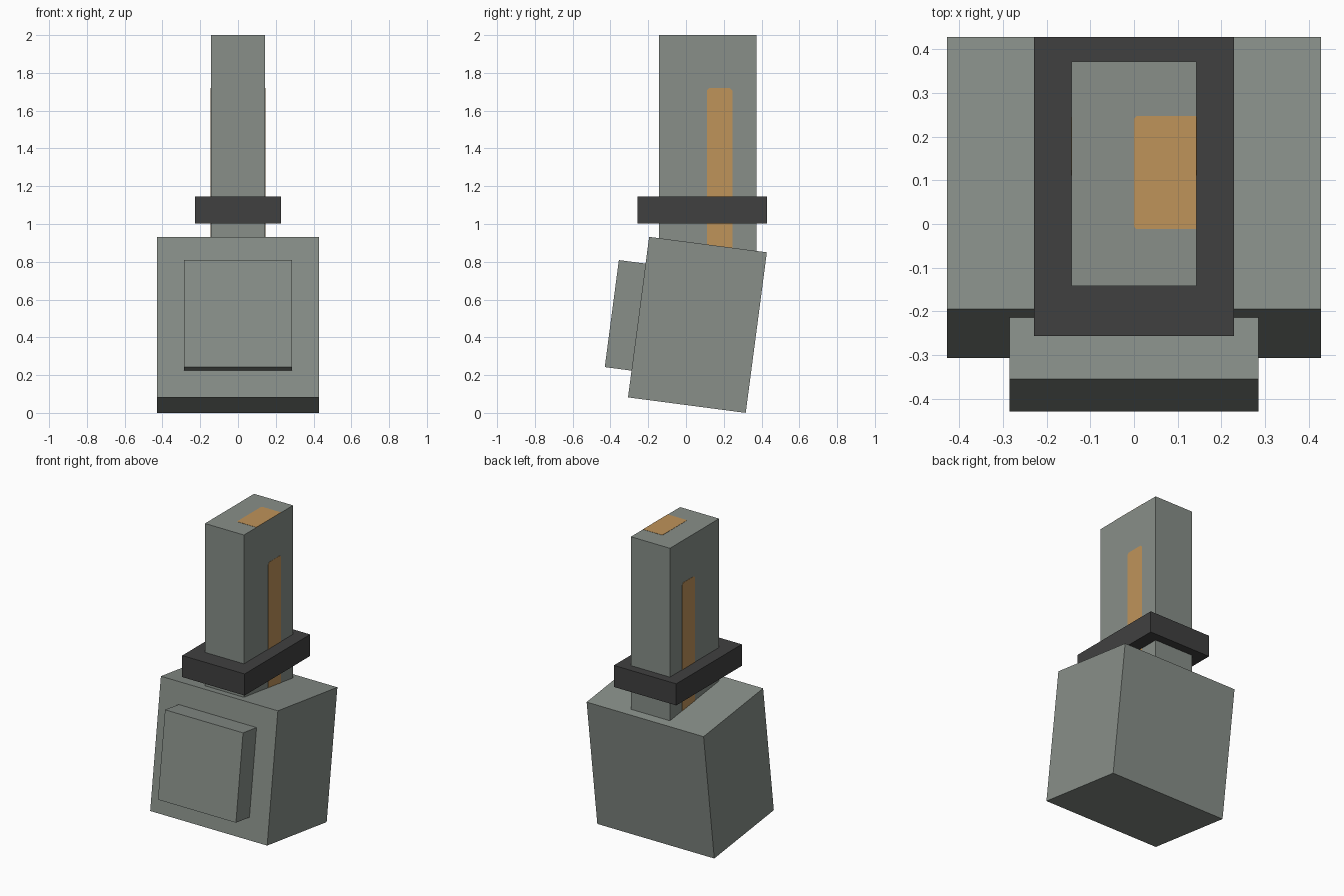
import bpy, bmesh, math
from mathutils import Matrix

cube = bpy.data.objects.get("Cube")
if cube:
    bpy.data.objects.remove(cube, do_unlink=True)

U = 1 / 35                    # modelling unit
TILT = math.radians(-7.5)     # backward lean of the body


def material(name, rgb):
    m = bpy.data.materials.new(name)
    m.use_nodes = True
    m.diffuse_color = (*rgb, 1)
    bsdf = next(n for n in m.node_tree.nodes if n.type == 'BSDF_PRINCIPLED')
    bsdf.inputs["Base Color"].default_value = (*rgb, 1)
    bsdf.inputs["Roughness"].default_value = 0.8
    return m


GREY = material("grey green", (0.246, 0.275, 0.250))
DARK = material("charcoal", (0.051, 0.051, 0.051))
ORANGE = material("ochre", (0.521, 0.292, 0.102))


def box(name, size, centre, mat, tilt=0.0, corner=0.0, corner_test=None):
    """Box by size and centre; optionally chamfers the edges that pass corner_test."""
    bm = bmesh.new()
    bmesh.ops.create_cube(bm, size=1, matrix=Matrix.Diagonal((*size, 1)))
    if corner:
        edges = [e for e in bm.edges if corner_test(e.verts[0].co, e.verts[1].co)]
        bmesh.ops.bevel(bm, geom=edges, offset=corner, segments=1, affect='EDGES')
    me = bpy.data.meshes.new(name)
    bm.to_mesh(me)
    bm.free()
    me.materials.append(mat)
    ob = bpy.data.objects.new(name, me)
    ob.location = centre
    ob.rotation_euler.x = tilt
    bpy.context.collection.objects.link(ob)
    return ob


# Leaning body and the panel on its front face
by, bz = 0.0605, 0.466
box("body", (30 * U, 22 * U, 30 * U), (0, by, bz), GREY, TILT)
d = 13.5 * U
box("front_panel", (20 * U, 5 * U, 20 * U),
    (0, by - d * math.cos(TILT), bz - d * math.sin(TILT)), GREY, TILT)

# Upright arm, sunk into the body, with the collar around it
arm_low, arm_y = 0.70, 0.115
box("arm", (10 * U, 18 * U, 2 - arm_low), (0, arm_y, (2 + arm_low) / 2), GREY)
box("collar", (16 * U, 24 * U, 5 * U), (0, 0.0857, 1.075), DARK)

# Painted stripe on each side of the arm, upper corners clipped
low, high = 0.72, 1.72
for side, s in (("left", 1), ("right", -1)):
    box(side + "_stripe", (0.003, 0.134, high - low), (s * 5 * U, 0.178, (low + high) / 2),
        ORANGE, corner=0.013,
        corner_test=lambda a, b: a.z > 0 and b.z > 0 and abs(a.x - b.x) > 1e-4)

# Painted patch on the top of the arm, reaching its left edge
box("top_patch", (5 * U, 0.259, 0.003), (2.5 * U, 0.1175, 2.0), ORANGE, corner=0.006,
    corner_test=lambda a, b: a.x < 0 and b.x < 0 and abs(a.z - b.z) > 1e-4)
